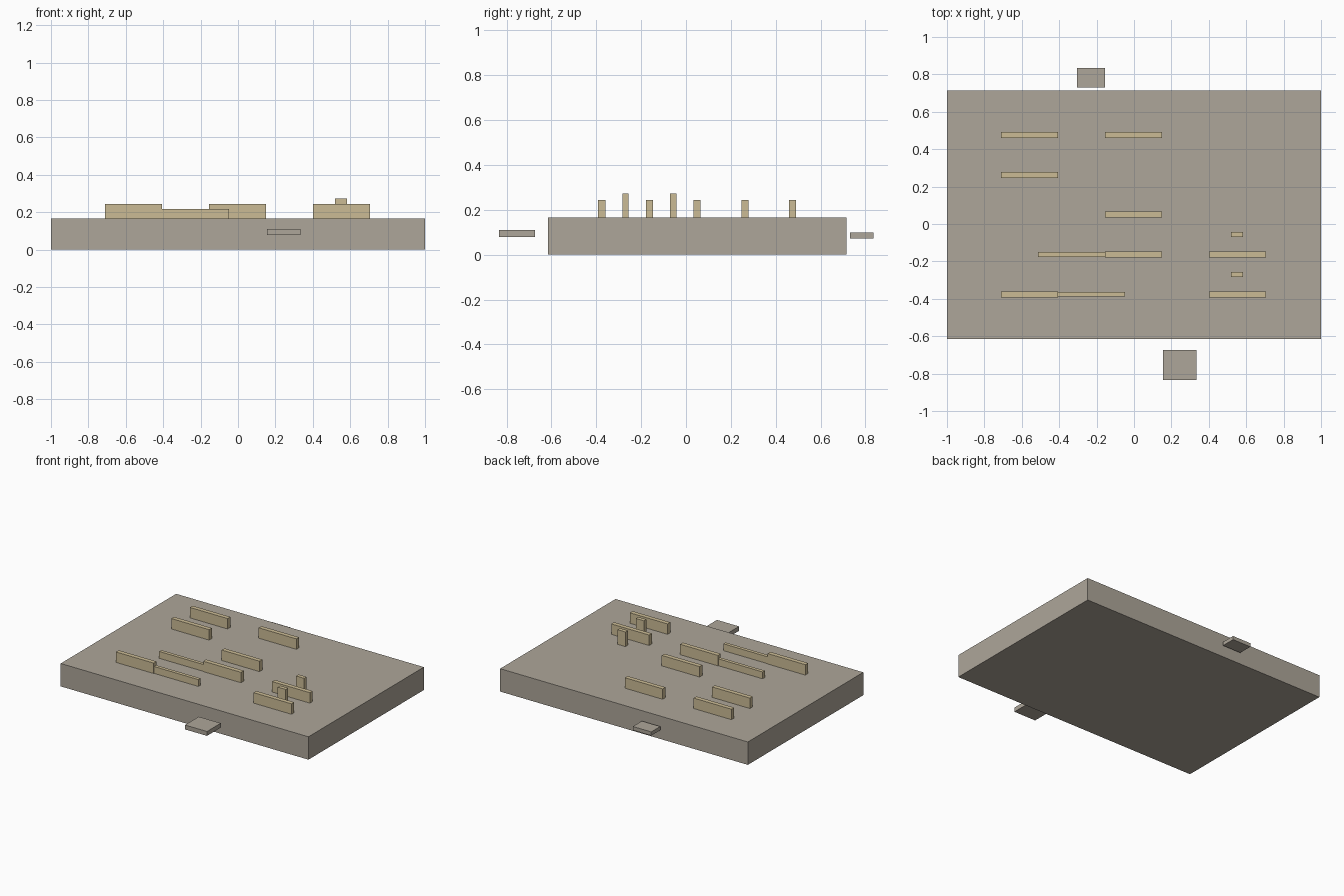
import bpy, bmesh
from mathutils import Vector

if "Cube" in bpy.data.objects:
    bpy.data.objects.remove(bpy.data.objects["Cube"])


def material(name, color):
    m = bpy.data.materials.new(name)
    m.diffuse_color = color
    m.use_nodes = True
    m.node_tree.nodes["Principled BSDF"].inputs["Base Color"].default_value = m.diffuse_color
    return m


STONE = material("stone", (0.42, 0.38, 0.32, 1))
SAND = material("sand", (0.60, 0.50, 0.30, 1))


def box(name, x, y, z, mat):
    """Box spanning the (min, max) pairs x, y, z."""
    bm = bmesh.new()
    bmesh.ops.create_cube(bm, size=1)
    bmesh.ops.scale(bm, verts=bm.verts, vec=Vector([b - a for a, b in (x, y, z)]))
    mesh = bpy.data.meshes.new(name)
    bm.to_mesh(mesh)
    bm.free()
    mesh.materials.append(mat)
    ob = bpy.data.objects.new(name, mesh)
    ob.location = [(a + b) / 2 for a, b in (x, y, z)]
    bpy.context.collection.objects.link(ob)
    return ob


TOP = 0.167

# Base slab and the two detached steps at front and back
box("base_slab", (-1, 1), (-0.616, 0.715), (0, TOP), STONE)
box("front_step", (0.155, 0.333), (-0.833, -0.674), (0.078, 0.110), STONE)
box("back_step", (-0.304, -0.155), (0.731, 0.835), (0.073, 0.100), STONE)


def wall(name, x0, length, yc, depth, top):
    return box(name, (x0, x0 + length), (yc - depth / 2, yc + depth / 2), (TOP, top), SAND)


# Wall columns (left edge in x) and evenly spaced rows in y
LEFT, MID, RIGHT = -0.711, -0.155, 0.401
ROWS = [-0.376 + 0.2128 * i for i in range(5)]

# Full-height walls
for i, (x0, row) in enumerate([(LEFT, 0), (LEFT, 3), (LEFT, 4),
                               (MID, 1), (MID, 2), (MID, 4),
                               (RIGHT, 0), (RIGHT, 1)]):
    wall(f"wall_{i + 1}", x0, 0.305, ROWS[row], 0.032, 0.243)

# Low walls joining onto the full-height ones
wall("low_wall_front", -0.406, 0.358, ROWS[0], 0.025, 0.217)
wall("low_wall_rear", -0.513, 0.358, ROWS[1], 0.025, 0.217)

# Tall narrow posts between the right-hand rows
for i in range(2):
    wall(f"post_{i + 1}", 0.519, 0.065, ROWS[i] + 0.1064, 0.028, 0.274)
